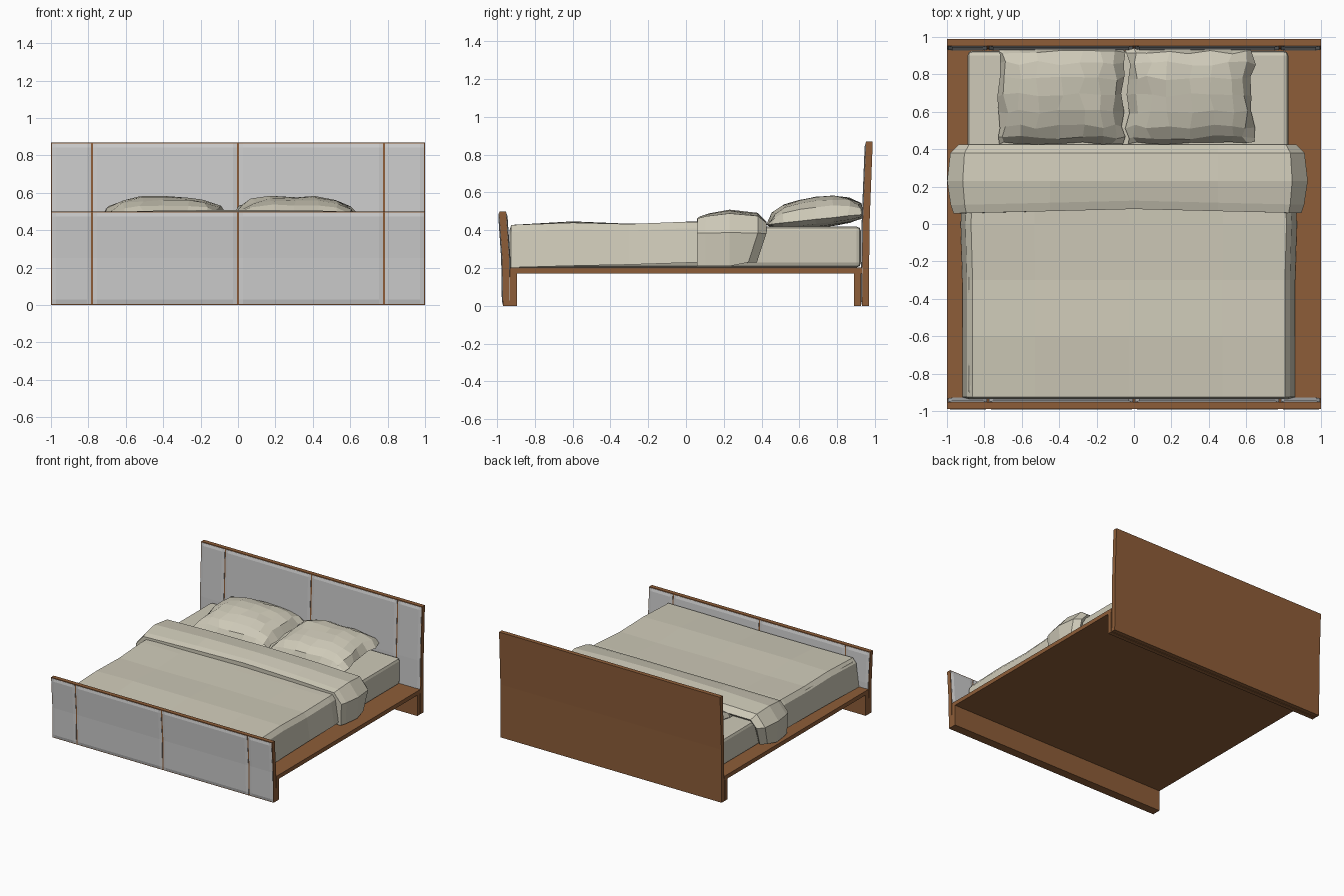
import bpy, bmesh, math, random
from mathutils import Vector

if "Cube" in bpy.data.objects:
    bpy.data.objects.remove(bpy.data.objects["Cube"])

random.seed(4)


def material(name, rgb):
    m = bpy.data.materials.new(name)
    m.diffuse_color = (*rgb, 1)
    m.use_nodes = True
    m.node_tree.nodes["Principled BSDF"].inputs["Base Color"].default_value = m.diffuse_color
    return m


WOOD = material("wood", (0.27, 0.11, 0.04))
LINEN = material("linen", (0.62, 0.59, 0.48))


def loft(name, rings, mat=None, caps=True):
    """Skin a list of closed rings that have equal point counts."""
    bm = bmesh.new()
    rows = [[bm.verts.new(p) for p in r] for r in rings]
    n = len(rows[0])
    for a, b in zip(rows, rows[1:]):
        for i in range(n):
            j = (i + 1) % n
            bm.faces.new((a[i], a[j], b[j], b[i]))
    if caps:
        bm.faces.new(rows[0])
        bm.faces.new(rows[-1])
    bmesh.ops.remove_doubles(bm, verts=bm.verts, dist=1e-4)
    bmesh.ops.recalc_face_normals(bm, faces=bm.faces)
    me = bpy.data.meshes.new(name)
    bm.to_mesh(me)
    bm.free()
    ob = bpy.data.objects.new(name, me)
    bpy.context.collection.objects.link(ob)
    if mat:
        me.materials.append(mat)
    return ob


def box(name, x0, x1, y0, y1, z0, z1, mat, bevel=0):
    ob = loft(name, [[(x0, y0, z), (x1, y0, z), (x1, y1, z), (x0, y1, z)]
                     for z in (z0, z1)], mat)
    if bevel:
        b = ob.modifiers.new("bevel", "BEVEL")
        b.width, b.segments = bevel, 2
    return ob


THICK = 0.035


def lean(t):
    """Inner face of an end board at height fraction t."""
    return 0.932 + 0.004 * min(t, 0.5) * 2 + 0.017 * max(t - 0.5, 0) * 2


def end_board(name, side, h):
    ts = (0, 0.5, 1)
    prof = [(lean(t), t * h) for t in ts] + [(lean(t) + THICK, t * h) for t in reversed(ts)]
    loft(name, [[(x, side * y, z) for y, z in prof] for x in (-1, 1)], WOOD)


def pads(name, side, h, outer):
    """Four padded panels on one face of an end board."""
    spans = [(-0.995, -0.785), (-0.775, -0.006), (0.006, 0.775), (0.785, 0.995)]
    z0, z1, e = 0.006, h - 0.006, 0.022
    for k, (x0, x1) in enumerate(spans):
        rings = []
        for z, d in ((z0, 0.002), (z0 + e, 0.007), (h / 2, 0.007), (z1 - e, 0.007), (z1, 0.002)):
            sec = [(x0, -0.01), (x0, 0.002), (x0 + e, d), (x1 - e, d), (x1, 0.002), (x1, -0.01)]
            face = lean(z / h) + (THICK if outer else 0)
            sgn = 1 if outer else -1
            rings.append([(x, side * (face + sgn * o), z) for x, o in sec])
        loft(f"{name}_{k + 1}", rings)


# End boards with upholstered panels
end_board("headboard", 1, 0.87)
pads("headboard_panel", 1, 0.87, False)
end_board("footboard", -1, 0.5)
pads("footboard_front_panel", -1, 0.5, True)
pads("footboard_inner_panel", -1, 0.5, False)

# Platform and its two full-width leg boards
box("platform", -1, 1, -0.932, 0.932, 0.17, 0.203, WOOD)
box("front_leg", -1, 1, -0.932, -0.895, 0, 0.17, WOOD)
box("back_leg", -1, 1, 0.89, 0.926, 0, 0.17, WOOD)

# Mattress
box("mattress", -0.89, 0.825, -0.915, 0.926, 0.203, 0.42, LINEN, 0.025)

# Blanket draped over the mattress
rings = []
for y, top, low, s in ((-0.935, 0.395, 0.203, 0.985), (-0.925, 0.428, 0.203, 1), (-0.6, 0.44, 0.212, 1),
                       (-0.3, 0.433, 0.218, 1.0), (0.0, 0.445, 0.228, 1.01), (0.2, 0.44, 0.232, 1)):
    sec = [(-0.89, low), (-0.865, top - 0.035), (-0.835, top)]
    sec += [(x, top + random.uniform(-0.006, 0.008)) for x in (-0.5, 0, 0.5)]
    sec += [(0.835, top), (0.862, top - 0.035), (0.89, low)]
    rings.append([(x * s - 0.028, y, z) for x, z in sec])
loft("blanket", rings, LINEN)

# Turned-down fold: a padded strip that hangs over both sides
path = [(-0.92, 0.21, -1, 0), (-0.925, 0.38, -1, 0.1), (-0.875, 0.43, -0.55, 0.8), (-0.45, 0.43, 0, 1),
        (0, 0.435, 0, 1), (0.45, 0.43, 0, 1), (0.805, 0.43, 0.55, 0.8), (0.855, 0.38, 1, 0.1),
        (0.855, 0.21, 1, 0)]
section = [(0.055, -0.02), (0.055, 0.04), (0.1, 0.055), (0.23, 0.074), (0.38, 0.057), (0.425, 0.012),
           (0.4, -0.02)]
rings = []
for k, (x, z, nx, nz) in enumerate(path):
    end = k in (0, len(path) - 1)
    mid = 0.025 * max(0, 1 - abs(x))
    rings.append([(x + nx * t * (0.85 if end else 1),
                   y - (0.05 if end and y > 0.3 else 0) + (mid if y < 0.2 else 0),
                   z + nz * t + (0.02 if end and y > 0.35 else 0)) for y, t in section])
loft("blanket_fold", rings, LINEN)


def pillow(name, cx, n=8):
    jit = {(i, j): (random.uniform(-0.017, 0.017), random.uniform(-0.012, 0.012), random.uniform(-0.006, 0.006))
           for i in range(n + 1) for j in range(n + 1)}

    def point(i, j, amp):
        u, v = (math.sin(math.radians(80) * (2 * k / n - 1)) / math.sin(math.radians(80)) for k in (i, j))
        h = max(0, (1 - abs(u) ** 3.5) * (1 - abs(v) ** 3)) ** 0.6
        dx, dy, dz = jit[i, j]
        y = min(0.69 + 0.26 * v + dy, 0.94)
        return (cx + 0.335 * u + dx, max(y, 0.425), 0.458 + 0.028 * v + amp * h + (dz * h if amp > 0 else 0))

    rings = [[point(i, j, 0.115) for j in range(n + 1)] +
             [point(i, j, -0.045) for j in range(n - 1, 0, -1)] for i in range(n + 1)]
    loft(name, rings, LINEN, caps=False)


# Two soft faceted pillows
pillow("left_pillow", -0.395)
pillow("right_pillow", 0.3)
